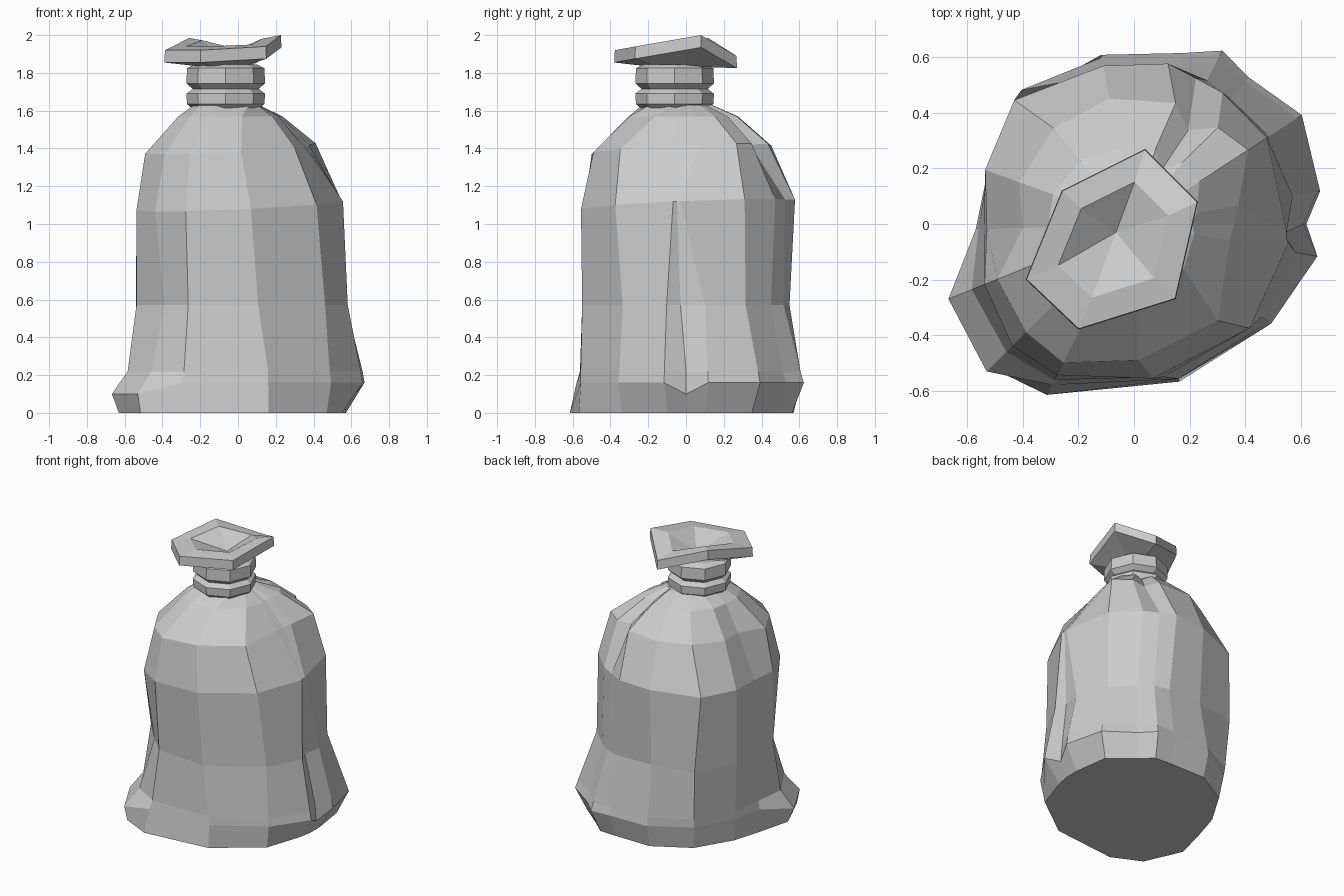
import bpy
import bmesh
from math import cos, sin, radians
from mathutils import Vector

default_cube = bpy.data.objects.get("Cube")
if default_cube:
    bpy.data.objects.remove(default_cube, do_unlink=True)


def make_material(name, colour):
    material = bpy.data.materials.new(name)
    material.use_nodes = True
    material.diffuse_color = colour
    material.node_tree.nodes["Principled BSDF"].inputs["Base Color"].default_value = colour
    return material


grey_cloth = make_material("grey cloth", (0.6, 0.6, 0.6, 1))


def bridge(bm, lower, upper):
    """Join two rings of vertices with a band of quads."""
    count = len(lower)
    for i in range(count):
        j = (i + 1) % count
        bm.faces.new((lower[i], lower[j], upper[j], upper[i]))


def loft(name, rings, tip=None):
    """Skin a stack of rings; close the top flat or at a sunken tip."""
    bm = bmesh.new()
    loops = [[bm.verts.new(point) for point in ring] for ring in rings]
    for lower, upper in zip(loops, loops[1:]):
        bridge(bm, lower, upper)
    bm.faces.new(reversed(loops[0]))
    top = loops[-1]
    if tip is None:
        bm.faces.new(top)
    else:
        centre = bm.verts.new(tip)
        for i, vert in enumerate(top):
            bm.faces.new((vert, top[(i + 1) % len(top)], centre))
    bmesh.ops.recalc_face_normals(bm, faces=bm.faces)
    mesh = bpy.data.meshes.new(name)
    bm.to_mesh(mesh)
    bm.free()
    mesh.materials.append(grey_cloth)
    obj = bpy.data.objects.new(name, mesh)
    bpy.context.collection.objects.link(obj)
    return obj


def polar(radius, angle, z):
    return Vector((radius * cos(radians(angle)), radius * sin(radians(angle)), z))


# Sack body: uneven columns of cloth, with radii in hundredths at each height
column_angles = [-10, 0, 10, 33, 52, 63, 74, 101, 130, 160, 182, 202, 225, 243, 286, 324]
body_levels = [
    (0.0, [56, 57, 58, 64, 61, 63, 59, 58, 56, 54, 57, 68, 73, 69, 59, 58]),
    (.16, [67, 62, 68, 72, 67, 70, 64, 62, 59, 56, 57, 72, 75, 65, 58, 61]),
    (.22, [66, 61, 67, 70, 65, 68, 63, 61, 60, 56, 56, 63, 65, 63, 58, 60]),
    (.57, [59, 55, 58, 58, 57, 58, 57, 55, 63, 57, 54, 58, 55, 58, 56, 57]),
    (1.1, [56, 55, 55, 57, 57, 57, 59, 58, 62, 57, 53, 58, 62, 61, 56, 56]),
    (1.4, [35, 36, 38, 49, 46, 39, 46, 46, 45, 44, 40, 53, 55, 56, 49, 46]),
    (1.57, [22, 21, 23, 28, 28, 22, 28, 28, 30, 31, 31, 34, 36, 34, 30, 24]),
    (1.63, [10, 10, 11, 13, 13, 11, 14, 14, 17, 20, 22, 25, 28, 26, 20, 13]),
]
sagging_columns = {1, 11, 12}      # side groove and the slumped corner

# Folds lean sideways: degrees each column shifts at a height
fold_lean = {
    .57: {1: -3, 14: -5},
    1.1: {0: 3, 1: -5, 2: -13, 4: 4, 5: 4, 6: 4, 8: 4, 14: -9, 15: -6},
    1.4: {4: -3, 5: -3, 6: -3, 14: -14, 15: -13},
    1.57: {14: -12, 15: -6},
}


def body_ring(level, radii):
    lean = fold_lean.get(level, {})
    ring = []
    for i, (angle, radius) in enumerate(zip(column_angles, radii)):
        z = level
        if level == .16 and i in sagging_columns:
            z -= .06
        point = polar(radius / 100, angle + lean.get(i, 0), z)
        if 1 < level < 1.5:
            point.z += .04 * (point.x + point.y)   # shoulders rise to the back
        ring.append(point)
    return ring


loft("sack_body", [body_ring(level, radii) for level, radii in body_levels])

# Neck: two bulging octagonal bands with pinches between them
mouth_centre = Vector((-.065, -.06, 0))
neck_profile = [(1.58, .17), (1.61, .175), (1.635, .205), (1.69, .208), (1.715, .175),
                (1.745, .208), (1.825, .205), (1.845, .165)]
loft("tied_neck", [[mouth_centre + polar(radius, side * 45, z) for side in range(8)]
                   for z, radius in neck_profile])

# Mouth: flared lopsided hexagon, tilted, with a pit in the top
hexagon = [(.295, .14), (.105, .33), (-.195, .18), (-.325, -.14), (-.135, -.32), (.215, -.21)]
rim_heights = [2.0, 1.89, 1.985, 1.92, 1.92, 1.94]


def hex_ring(scale, heights):
    return [mouth_centre + Vector((x * scale, y * scale, z))
            for (x, y), z in zip(hexagon, heights)]


mouth_rings = [
    hex_ring(.45, [1.835] * len(hexagon)),
    hex_ring(1, [z - .065 for z in rim_heights]),
    hex_ring(.99, rim_heights),
    hex_ring(.64, [(z + 1.96) / 2 for z in rim_heights]),
]
loft("open_mouth", mouth_rings, tip=mouth_centre + Vector((0, .03, 1.86)))
